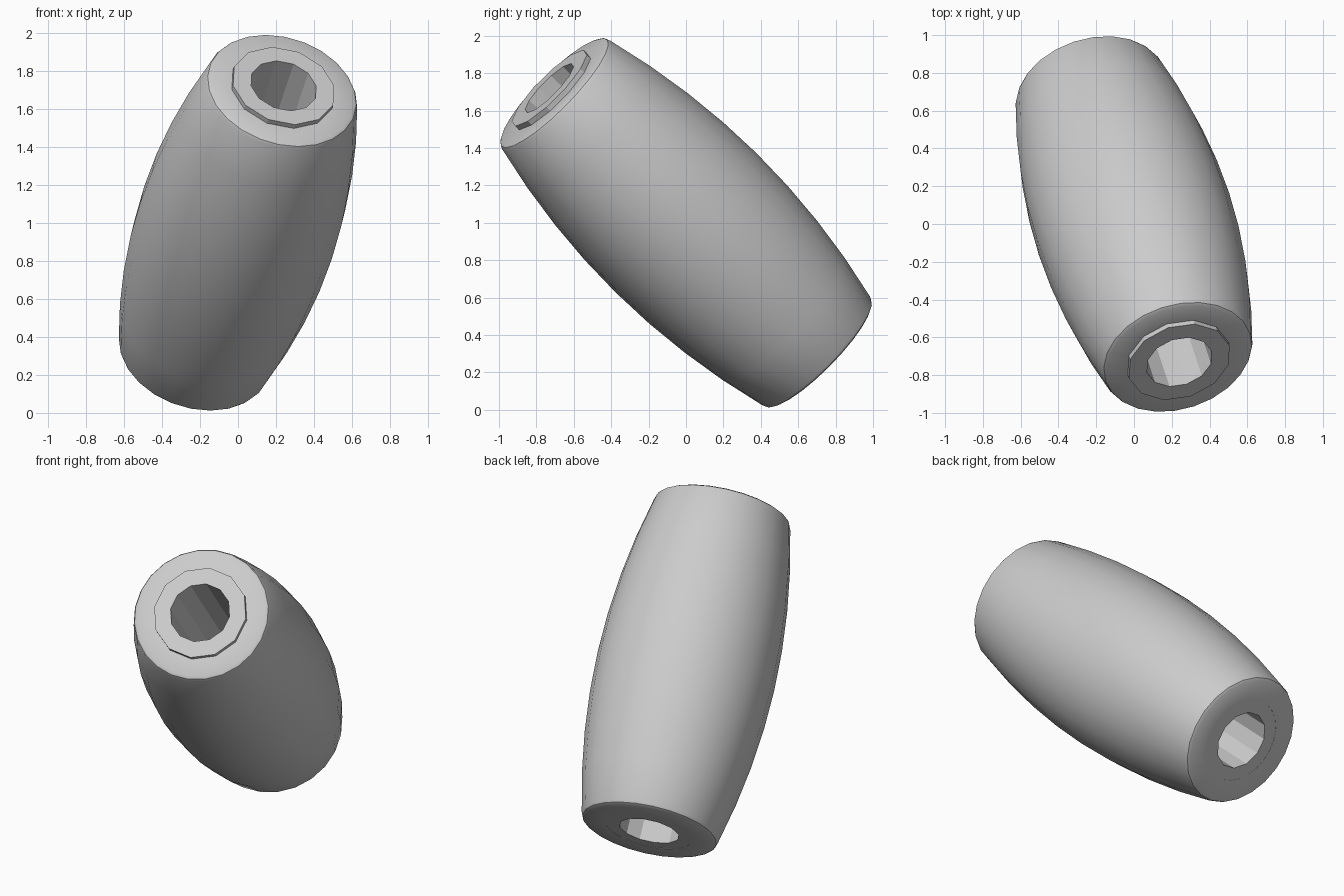
import bpy, bmesh, math
from mathutils import Vector, Matrix

if "Cube" in bpy.data.objects:
    bpy.data.objects.remove(bpy.data.objects["Cube"], do_unlink=True)

# Single plain grey
grey = bpy.data.materials.new("light grey")
grey.use_nodes = True
grey.diffuse_color = (0.6, 0.6, 0.6, 1)
grey.node_tree.nodes["Principled BSDF"].inputs["Base Color"].default_value = (0.6, 0.6, 0.6, 1)

# Both parts share one tilted axis through the middle
AXIS = Vector((0.23, -0.70, 0.69))
PLACE = Matrix.Translation((0, 0, 1)) @ AXIS.to_track_quat('Z', 'Y').to_matrix().to_4x4()


def lathe(name, profile, sides, smooth):
    """Turn a closed (radius, height) profile around the shared axis."""
    bm = bmesh.new()
    rings = []
    for r, h in profile:
        angles = [2 * math.pi * i / sides for i in range(sides)]
        rings.append([bm.verts.new((r * math.cos(a), r * math.sin(a), h)) for a in angles])
    for low, high in zip(rings, rings[1:] + rings[:1]):
        for i in range(sides):
            j = (i + 1) % sides
            bm.faces.new((low[i], low[j], high[j], high[i]))
    bmesh.ops.recalc_face_normals(bm, faces=bm.faces)
    bm.transform(PLACE)
    mesh = bpy.data.meshes.new(name)
    bm.to_mesh(mesh)
    bm.free()
    mesh.materials.append(grey)
    obj = bpy.data.objects.new(name, mesh)
    bpy.context.collection.objects.link(obj)
    if smooth:
        bpy.ops.object.select_all(action='DESELECT')
        obj.select_set(True)
        bpy.context.view_layer.objects.active = obj
        bpy.ops.object.shade_smooth_by_angle(angle=math.radians(32))
    return obj


# Bulging outer sleeve with softened rims
END = 1.025
rim = [(0.41, 1.0), (0.402, 1.016), (0.385, END), (0.26, END)]
bulge = [(0.53 - 0.12 * t * t, t) for t in (-0.75, -0.5, -0.25, 0, 0.25, 0.5, 0.75)]
lower_rim = [(r, -h) for r, h in reversed(rim)]
lathe("barrel_sleeve", lower_rim + bulge + rim, 24, True)

# Inner tube: proud of the sleeve at the top, flush at the bottom
tube = [(0.18, -END + 0.001), (0.28, -END + 0.001), (0.28, 1.054), (0.18, 1.054)]
lathe("inner_tube", tube, 12, False)
